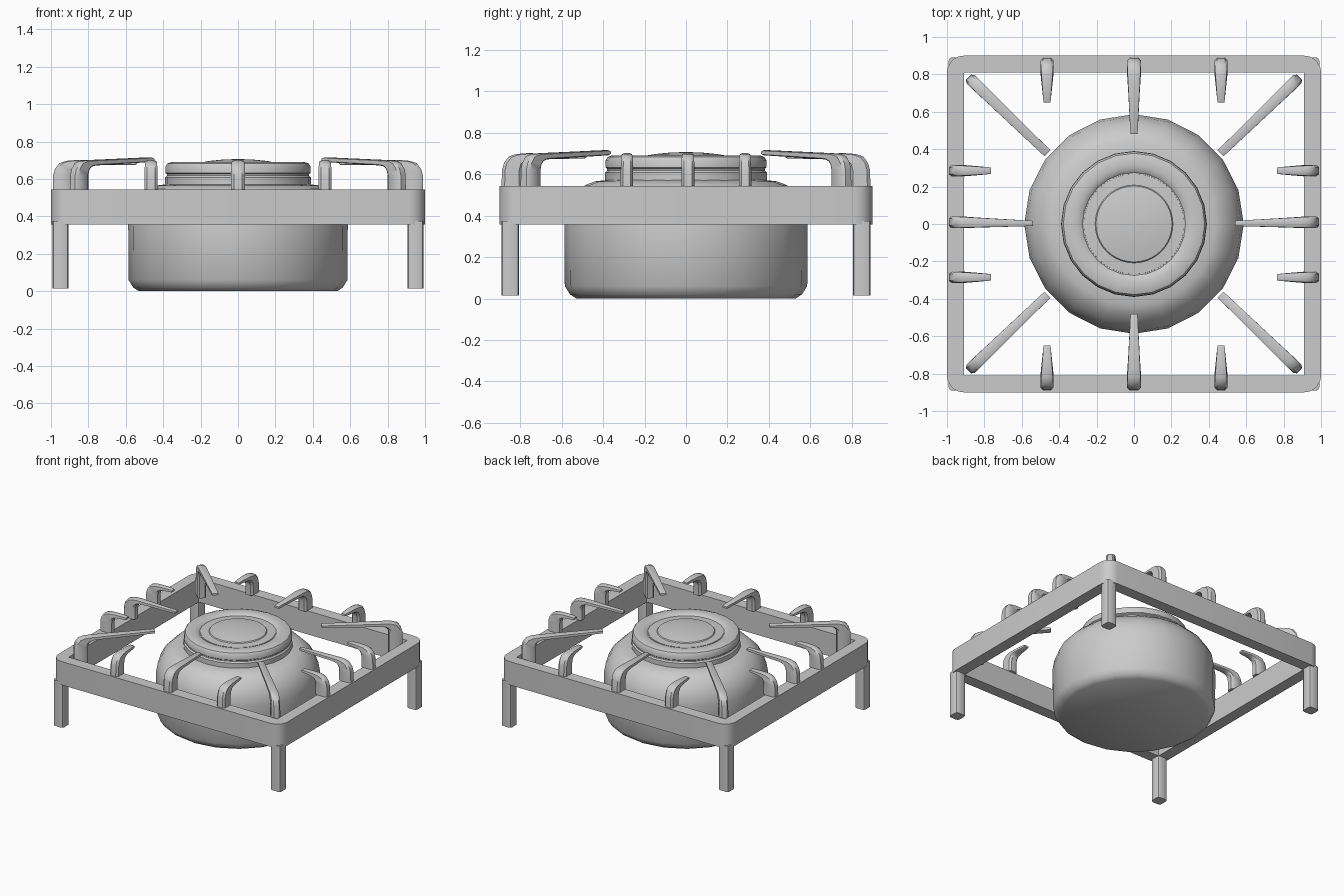
import bpy, bmesh, math
from mathutils import Vector

if "Cube" in bpy.data.objects:
    bpy.data.objects.remove(bpy.data.objects["Cube"])


def finish(name, bm, angle=35):
    bmesh.ops.remove_doubles(bm, verts=bm.verts, dist=0.0003)
    bmesh.ops.recalc_face_normals(bm, faces=bm.faces)
    me = bpy.data.meshes.new(name)
    bm.to_mesh(me)
    bm.free()
    ob = bpy.data.objects.new(name, me)
    bpy.context.collection.objects.link(ob)
    bpy.ops.object.select_all(action='DESELECT')
    ob.select_set(True)
    bpy.context.view_layer.objects.active = ob
    bpy.ops.object.shade_smooth_by_angle(angle=math.radians(angle))
    return ob


def bridge(bm, a, b):
    n = len(a)
    for i in range(n):
        bm.faces.new((a[i], a[(i + 1) % n], b[(i + 1) % n], b[i]))


def lathe(name, profile, sides):
    bm = bmesh.new()
    rings = []
    for r, z in profile:
        r = max(r, 0.00001)
        rings.append([bm.verts.new((r * math.cos(2 * math.pi * i / sides),
                                    r * math.sin(2 * math.pi * i / sides), z))
                      for i in range(sides)])
    for a, b in zip(rings, rings[1:]):
        bridge(bm, a, b)
    return finish(name, bm)


def prong(name, start, end, w0, w1, z_tip=0.70, z_base=0.54):
    # claw lofted from paired outer/inner points of its side profile
    start, end = Vector((*start, 0)), Vector((*end, 0))
    length = (end - start).length
    d = (end - start).normalized()
    side = Vector((-d.y, d.x, 0))
    stations = [((0, z_base), (.10, z_base)), ((.002, .62), (.10, .62)),
                ((.012, .655), (.106, .645)), ((.035, .685), (.12, .662)),
                ((.07, .697), (.14, .670)), ((.12, .701), (.17, .673)),
                ((length - .01, z_tip), (length - .01, z_tip - .025)),
                ((length, z_tip - .005), (length, z_tip - .02))]
    bm = bmesh.new()
    rings = []
    for (so, zo), (si, zi) in stations:
        t = max(0, min(1, so / length))
        h = (w0 + (w1 - w0) * t) / 2
        o = start + d * so + Vector((0, 0, zo))
        n = start + d * si + Vector((0, 0, zi))
        rings.append([bm.verts.new(o.lerp(n, f) + side * h * k) for f, k in
                      ((0, -.6), (0, .6), (.15, 1), (.85, 1),
                       (1, .6), (1, -.6), (.85, -1), (.15, -1))])
    for a, b in zip(rings, rings[1:]):
        bridge(bm, a, b)
    bm.faces.new(rings[0])
    bm.faces.new(rings[-1])
    return finish(name, bm, 40)


# Square frame: rounded outer corners, sharp inner corners
X, Y, T, R = 1.0, 0.9, 0.09, 0.09
outer, inner = [], []
for c, (sx, sy) in enumerate(((1, 1), (-1, 1), (-1, -1), (1, -1))):
    for k in range(6):
        a = math.pi / 2 * (c + k / 5)
        outer.append((sx * (X - R) + R * math.cos(a), sy * (Y - R) + R * math.sin(a)))
        inner.append((sx * (X - T), sy * (Y - T)))
bm = bmesh.new()
loops = [[bm.verts.new((x, y, z)) for x, y in pts] for pts, z in
         ((outer, .358), (outer, .543), (inner, .543), (inner, .358))]
for i in range(4):
    bridge(bm, loops[i], loops[(i + 1) % 4])
bmesh.ops.dissolve_degenerate(bm, dist=0.0003, edges=bm.edges)
finish("frame", bm)

# Four legs
for sx in (-1, 1):
    for sy in (-1, 1):
        bm = bmesh.new()
        bmesh.ops.create_cube(bm, size=1)
        for v in bm.verts:
            v.co = Vector((v.co.x * .086 + sx * .948, v.co.y * .086 + sy * .848,
                           v.co.z * .36 + .195))
        vertical = [e for e in bm.edges
                    if abs(e.verts[0].co.z - e.verts[1].co.z) > .1]
        bmesh.ops.bevel(bm, geom=vertical, offset=.018, segments=2,
                        profile=.5, affect='EDGES')
        finish("leg", bm)

# Burner bowl with domed shoulder
lathe("burner_bowl", [(0, 0), (.53, 0), (.56, .02), (.585, .06), (.587, .36),
                      (.575, .43), (.54, .495), (.485, .548), (.44, .565),
                      (.38, .572), (0, .572)], 20)
# Burner ring with a groove round its side
lathe("burner_ring", [(0, .56), (.39, .56), (.39, .608), (.38, .618), (.38, .626),
                      (.388, .632), (.388, .668), (.378, .683), (.355, .691),
                      (.31, .691), (.285, .684), (.275, .675), (0, .675)], 24)
# Domed cap
lathe("burner_cap", [(0, .66), (.27, .66), (.268, .678), (.208, .681),
                     (.203, .688), (.15, .697), (.08, .704), (0, .707)], 40)

# Claws along the rails and in the corners
for s in (-1, 1):
    prong("long_side_prong", (s * .99, .01), (s * .54, .003), .062, .028)
    prong("long_end_prong", (0, s * .89), (0, s * .48), .075, .038)
    for q in (-1, 1):
        prong("short_side_prong", (s * .99, q * .285), (s * .765, q * .285), .06, .035)
        prong("short_end_prong", (q * .465, s * .89), (q * .465, s * .65), .07, .038)
        prong("corner_prong", (s * .885, q * .785), (s * .463, q * .378),
              .062, .045, .716, .45)
